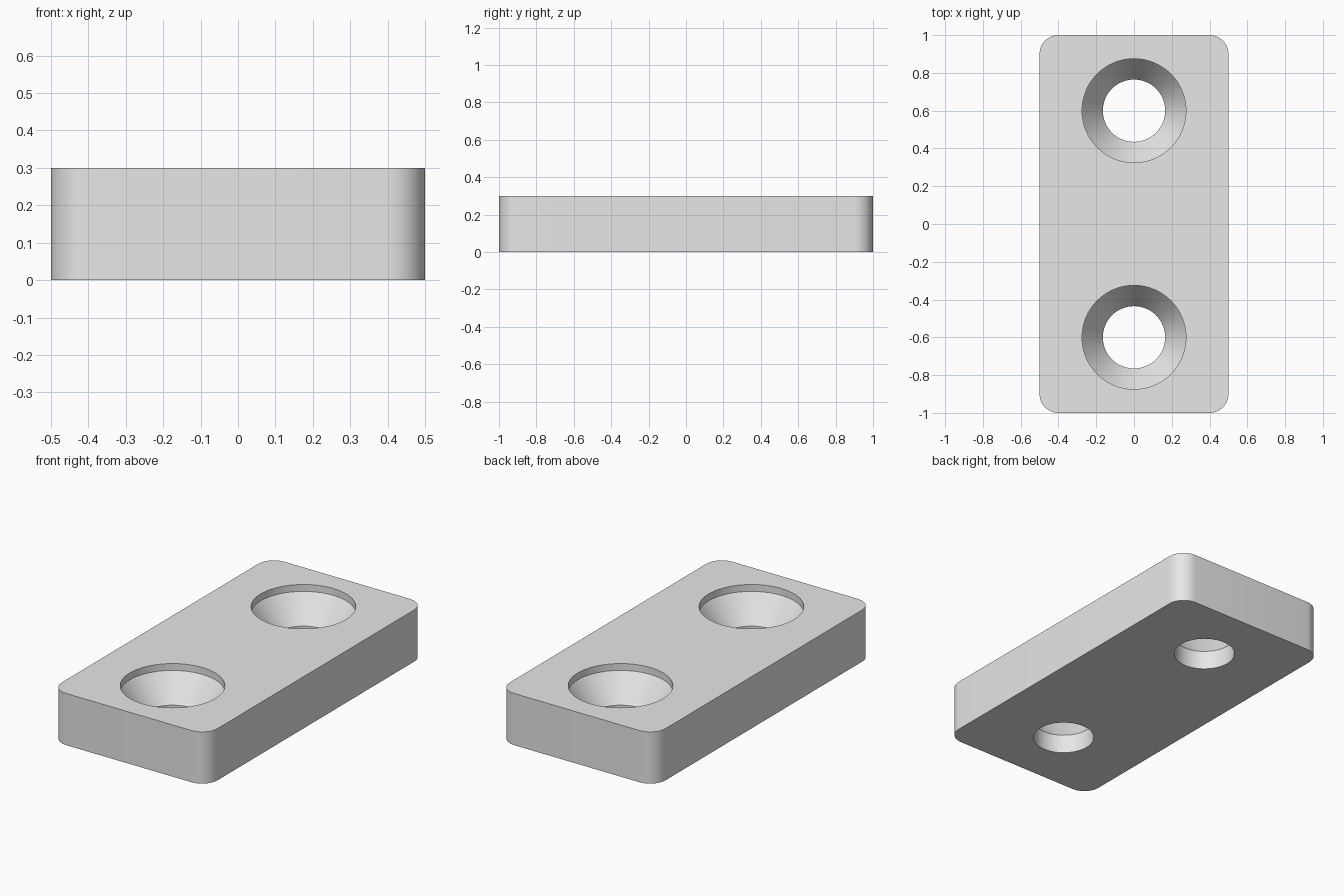
import bpy, bmesh, math

default = bpy.data.objects.get("Cube")
if default:
    bpy.data.objects.remove(default, do_unlink=True)

HEIGHT = 0.3
HOLE_Y = 0.6
SEGMENTS = 64

grey = bpy.data.materials.new("plain_grey")
grey.use_nodes = True
grey.diffuse_color = (0.8, 0.8, 0.8, 1)
grey.node_tree.nodes["Principled BSDF"].inputs["Base Color"].default_value = (0.8, 0.8, 0.8, 1)


def add_object(name, bm):
    bmesh.ops.recalc_face_normals(bm, faces=bm.faces)
    mesh = bpy.data.meshes.new(name)
    bm.to_mesh(mesh)
    bm.free()
    mesh.materials.append(grey)
    obj = bpy.data.objects.new(name, mesh)
    bpy.context.collection.objects.link(obj)
    return obj


def lathe(name, profile, y):
    """Closed solid of revolution from (radius, z) pairs."""
    bm = bmesh.new()
    rings = []
    for r, z in profile:
        angles = [math.tau * i / SEGMENTS for i in range(SEGMENTS)]
        rings.append([bm.verts.new((r * math.cos(a), y + r * math.sin(a), z)) for a in angles])
    for low, high in zip(rings, rings[1:]):
        for i in range(SEGMENTS):
            j = (i + 1) % SEGMENTS
            bm.faces.new((low[i], low[j], high[j], high[i]))
    bm.faces.new(rings[0])
    bm.faces.new(rings[-1])
    return add_object(name, bm)


# Block with rounded vertical corners
bm = bmesh.new()
bmesh.ops.create_cube(bm, size=1)
for v in bm.verts:
    v.co.y *= 2
    v.co.z = (v.co.z + 0.5) * HEIGHT
upright = [e for e in bm.edges if abs(e.verts[0].co.z - e.verts[1].co.z) > 0.1]
bmesh.ops.bevel(bm, geom=upright, offset=0.1, segments=12, profile=0.5, affect="EDGES")
plate = add_object("mounting_plate", bm)

# Countersunk screw holes: bore, cone, short straight rim
hole_profile = [(0.165, -0.1), (0.165, 0.11), (0.275, 0.26), (0.275, HEIGHT + 0.1)]
bpy.context.view_layer.objects.active = plate
for side in (-1, 1):
    cutter = lathe("hole_cutter", hole_profile, side * HOLE_Y)
    cutter.hide_render = True
    cut = plate.modifiers.new("screw_hole", "BOOLEAN")
    cut.operation = "DIFFERENCE"
    cut.solver = "EXACT"
    cut.object = cutter
    bpy.ops.object.modifier_apply(modifier=cut.name)
    bpy.data.objects.remove(cutter, do_unlink=True)

# Smooth the curved walls, keep the rims crisp
bpy.ops.object.select_all(action="DESELECT")
plate.select_set(True)
bpy.ops.object.shade_smooth_by_angle(angle=math.radians(30))
